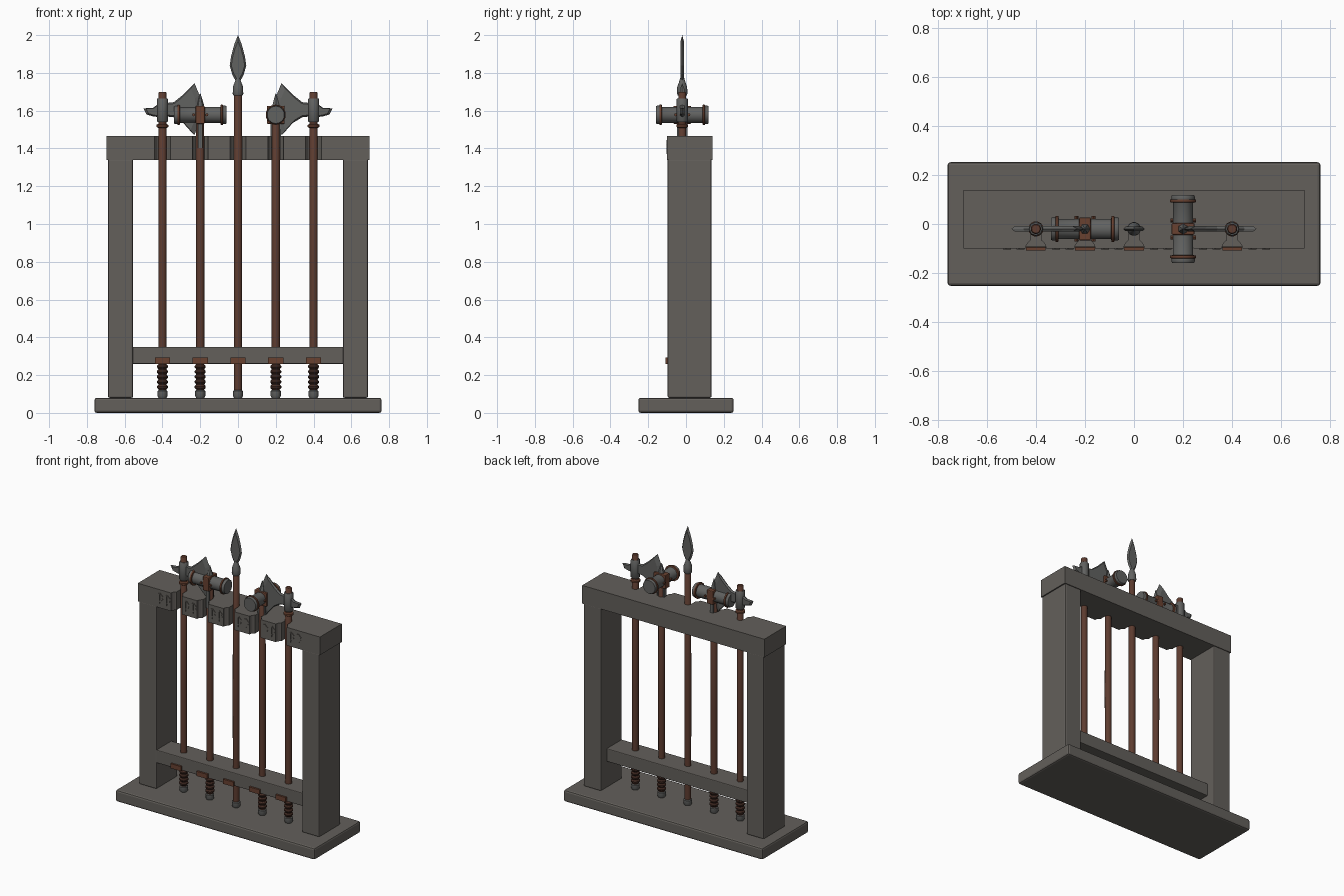
import bpy, bmesh, math
from math import pi, sin, cos, radians
from mathutils import Matrix, Vector

old = bpy.data.objects.get("Cube")
if old:
    bpy.data.objects.remove(old)


def material(name, rgb):
    m = bpy.data.materials.new(name)
    m.use_nodes = True
    m.diffuse_color = (*rgb, 1)
    m.node_tree.nodes["Principled BSDF"].inputs["Base Color"].default_value = (*rgb, 1)
    return m


STONE = material("grey stone", (0.125, 0.115, 0.104))
WOOD = material("red brown wood", (0.11, 0.045, 0.029))
LEATHER = material("rust leather", (0.14, 0.053, 0.03))
WRAP = material("dark wrap", (0.06, 0.026, 0.018))
STEEL = material("dull steel", (0.12, 0.122, 0.118))

DEPTH = -0.02          # all shafts stand on this line
SLOTS = [-0.4, -0.2, 0, 0.2, 0.4]


def finish(name, bm, mat, bevel=0, smooth=False):
    bmesh.ops.recalc_face_normals(bm, faces=bm.faces)
    me = bpy.data.meshes.new(name)
    bm.to_mesh(me)
    bm.free()
    me.materials.append(mat)
    ob = bpy.data.objects.new(name, me)
    bpy.context.collection.objects.link(ob)
    if bevel:
        mod = ob.modifiers.new("Bevel", "BEVEL")
        mod.width = bevel
        mod.segments = 2
        mod.limit_method = "ANGLE"
    if smooth:
        bpy.ops.object.select_all(action="DESELECT")
        ob.select_set(True)
        bpy.context.view_layer.objects.active = ob
        bpy.ops.object.shade_smooth_by_angle(angle=radians(40))
    return ob


def box(name, lo, hi, mat, bevel=0, turn=0):
    bm = bmesh.new()
    lo, hi = Vector(lo), Vector(hi)
    mid = Matrix.Translation((lo + hi) / 2) @ Matrix.Rotation(turn, 4, "Y")
    bmesh.ops.create_cube(bm, size=1, matrix=mid @ Matrix.Diagonal((*(hi - lo), 1)))
    return finish(name, bm, mat, bevel)


def lathe(name, profile, mat, matrix, sides=14, smooth=True):
    """Stack of rings (radius, height) turned round local z."""
    bm = bmesh.new()
    rings = [[bm.verts.new((r * cos(2 * pi * i / sides), r * sin(2 * pi * i / sides), h))
              for i in range(sides)] for r, h in profile]
    for a, b in zip(rings, rings[1:]):
        for i in range(sides):
            j = (i + 1) % sides
            bm.faces.new((a[i], a[j], b[j], b[i]))
    bm.faces.new(rings[0])
    bm.faces.new(rings[-1])
    bm.transform(matrix)
    return finish(name, bm, mat, smooth=smooth)


def blade(name, outline, centre, thick, mat, matrix):
    """Flat blade in local xz: a thick centre tapering to a sharp outline."""
    bm = bmesh.new()
    rim = [bm.verts.new((x, 0, z)) for x, z in outline]
    for side in (-thick, thick):
        ridge = [bm.verts.new((centre[0] + (x - centre[0]) * 0.8, side,
                               centre[1] + (z - centre[1]) * 0.8)) for x, z in outline]
        bm.faces.new(ridge)
        for i in range(len(rim)):
            j = (i + 1) % len(rim)
            bm.faces.new((rim[i], rim[j], ridge[j], ridge[i]))
    bm.transform(matrix)
    return finish(name, bm, mat)


def at(x, z=0):
    return Matrix.Translation((x, DEPTH, z))


# Stone frame
box("base_slab", (-0.76, -0.252, 0), (0.76, 0.252, 0.08), STONE, 0.012)
for side, label in ((-1, "right"), (1, "left")):
    a, b = sorted((side * 0.555, side * 0.688))
    box(label + "_post", (a, -0.097, 0.08), (b, 0.135, 1.345), STONE, 0.008)
box("lower_rail", (-0.56, -0.095, 0.26), (0.56, 0.07, 0.35), STONE, 0.005)

# Top beam, its front scalloped where the shafts rest
outline = [(-0.695, 0.139), (-0.695, -0.1)]
for x in SLOTS:
    arc = [(x - 0.042 * cos(pi * i / 8), -0.1 + 0.038 * sin(pi * i / 8)) for i in range(9)]
    slot = [(x - 0.022, DEPTH), (x + 0.022, DEPTH)]
    outline += arc[:3] + [(x - 0.022, -0.067)] + slot + [(x + 0.022, -0.067)] + arc[6:]
outline += [(0.695, -0.1), (0.695, 0.139)]
bm = bmesh.new()
face = bm.faces.new([bm.verts.new((x, y, 1.34)) for x, y in outline])
grown = bmesh.ops.extrude_face_region(bm, geom=[face])
bmesh.ops.translate(bm, vec=(0, 0, 0.125),
                    verts=[v for v in grown["geom"] if isinstance(v, bmesh.types.BMVert)])
finish("top_beam", bm, STONE)

# Raised geometric trim between the scallops
for panel in (-0.5, -0.3, -0.1, 0.1, 0.3, 0.5):
    for off in (-0.03, 0.025):
        x = panel + off
        box("trim_bar", (x - 0.004, -0.104, 1.37), (x + 0.004, -0.098, 1.44), STONE)
        for z in (1.395, 1.43):
            box("trim_stroke", (x, -0.104, z - 0.004), (x + 0.03, -0.098, z + 0.004),
                STONE, turn=radians(45 if z > 1.4 else -45))

# Shafts with ferrules, wrapped grips and rail plates
for x in SLOTS:
    top = {0: 1.70, 0.4: 1.70, 0.2: 1.60}[abs(x)]
    lathe("shaft", [(0.021, 0.11), (0.022, 0.8), (0.021, top - 0.005), (0.017, top)], WOOD, at(x))
    lathe("ferrule", [(0.022, 0.08), (0.027, 0.09), (0.027, 0.115), (0.022, 0.12)], STEEL, at(x))
    box("rail_plate", (x - 0.04, -0.108, 0.26), (x + 0.04, -0.09, 0.292), LEATHER)
    if x:
        grip = []
        for i in range(5):
            z = 0.125 + i * 0.027
            grip += [(0.022, z), (0.029, z + 0.008), (0.029, z + 0.016), (0.022, z + 0.024)]
        lathe("wrapped_grip", grip, WRAP, at(x))

# Spear head
lathe("spear_socket", [(0.024, 1.68), (0.028, 1.69), (0.027, 1.725), (0.018, 1.75), (0.01, 1.775)],
      STEEL, at(0))
half = [(0.008, 1.75), (0.03, 1.79), (0.044, 1.84), (0.036, 1.89), (0.02, 1.95)]
blade("spear_blade", half + [(0, 2.0)] + [(-x, z) for x, z in reversed(half)],
      (0, 1.84), 0.009, STEEL, at(0))

# Axes: the blade points to the middle of the rack, the spike outward
for side, label in ((-1, "right"), (1, "left")):
    m = at(side * 0.4) @ Matrix.Diagonal((-side, 1, 1, 1))
    blade(label + "_axe_blade",
          [(0.015, 1.64), (0.06, 1.645), (0.11, 1.685), (0.17, 1.745), (0.197, 1.68), (0.205, 1.61),
           (0.195, 1.53), (0.168, 1.47), (0.11, 1.535), (0.06, 1.565), (0.015, 1.57)],
          (0.07, 1.606), 0.011, STEEL, m)
    blade(label + "_axe_spike",
          [(-0.015, 1.64), (-0.05, 1.615), (-0.1, 1.612), (-0.085, 1.58), (-0.05, 1.57),
           (-0.015, 1.565)], (-0.03, 1.603), 0.011, STEEL, m)
    lathe(label + "_axe_socket", [(0.026, 1.54), (0.03, 1.545), (0.03, 1.66), (0.026, 1.665)],
          STEEL, m, sides=8)
    lathe(label + "_axe_collar", [(0.022, 1.508), (0.031, 1.513), (0.031, 1.525), (0.022, 1.53)],
          LEATHER, m)

# War hammers: one lies across the rack, the other along it
for x, turn in ((-0.2, 0), (0.2, pi / 2)):
    place = at(x, 1.578) @ Matrix.Rotation(turn, 4, "Z")
    along = place @ Matrix.Rotation(pi / 2, 4, "Y")
    lathe("hammer_head", [(0.046, -0.138), (0.049, -0.132), (0.049, -0.118), (0.042, -0.105),
                          (0.042, 0.105), (0.049, 0.118), (0.049, 0.132), (0.046, 0.138)],
          STEEL, along)
    for s in (-1, 1):
        lathe("hammer_band", [(0.045, s * 0.107), (0.054, s * 0.109), (0.054, s * 0.119),
                              (0.045, s * 0.121)], LEATHER, along)
        # Langets down the shaft and rivets on the strap
        langet = box("hammer_langet", (-0.012, s * 0.023 - 0.004, -0.175),
                     (0.012, s * 0.023 + 0.004, -0.03), STEEL)
        langet.matrix_world = place
        for r in (-0.035, 0.035):
            rivet = place @ Matrix.Translation((r, s * 0.04, 0)) @ Matrix.Rotation(pi / 2, 4, "X")
            lathe("hammer_rivet", [(0.008, -0.012), (0.008, 0.012)], LEATHER, rivet, sides=8)
    strap = box("hammer_strap", (-0.024, -0.047, -0.048), (0.024, 0.047, 0.048), LEATHER, 0.006)
    strap.matrix_world = place
    lathe("hammer_spike", [(0.022, 0.045), (0.018, 0.06), (0.002, 0.112)], STEEL, place, sides=6,
          smooth=False)
